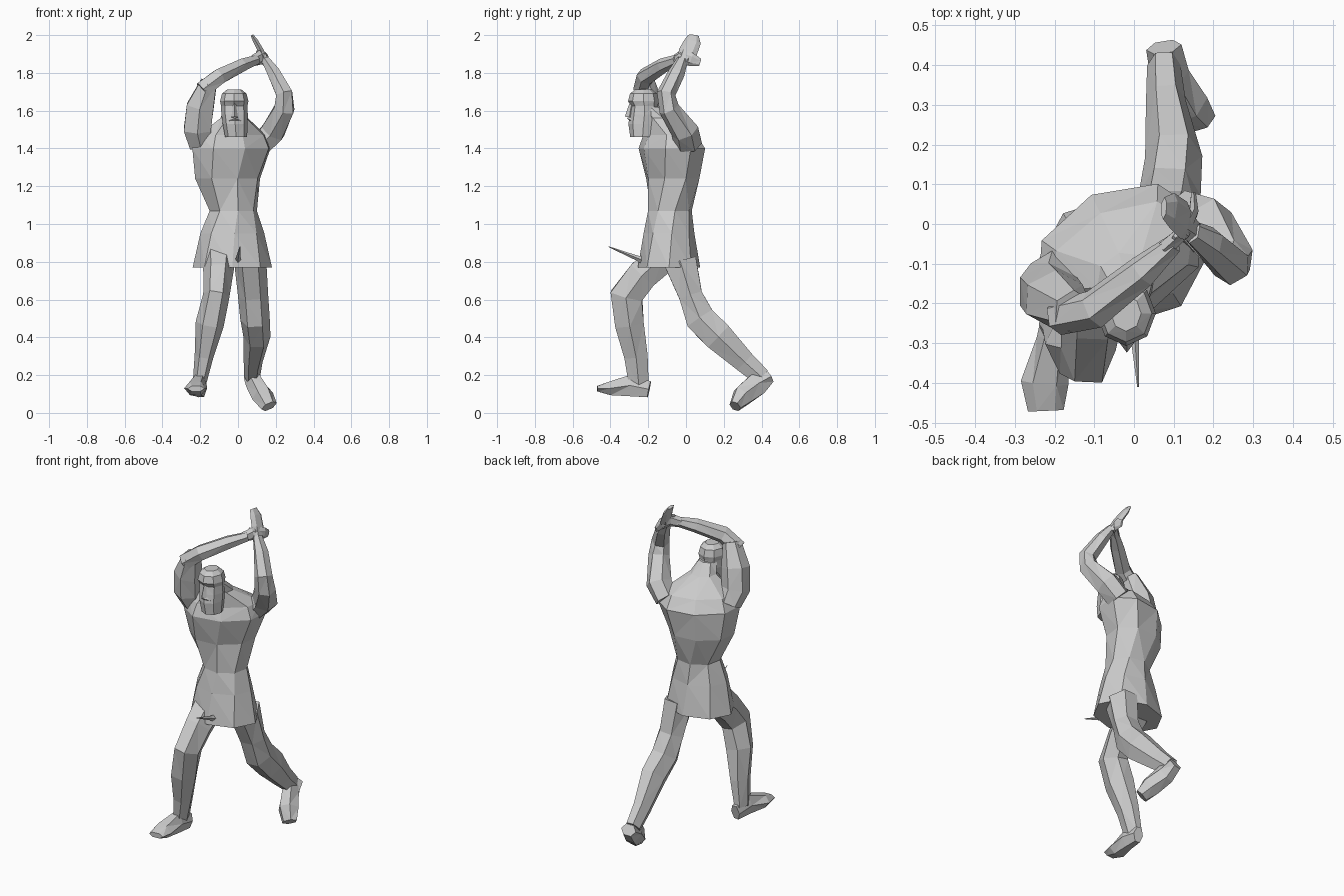
import bpy, bmesh, math
from mathutils import Vector


def ring(c, u, v, n):
    """Polygonal cross-section around c with half-axes u and v."""
    return [c + u * math.cos(2 * math.pi * i / n) + v * math.sin(2 * math.pi * i / n) for i in range(n)]


def skin(name, rings):
    """Join successive rings into a closed, faceted body."""
    bm = bmesh.new()
    rows = [[bm.verts.new(p) for p in r] for r in rings]
    n = len(rows[0])
    for a, b in zip(rows, rows[1:]):
        for i in range(n):
            j = (i + 1) % n
            bm.faces.new((a[i], a[j], b[j], b[i]))
    bm.faces.new(rows[0][::-1])
    bm.faces.new(rows[-1])
    bmesh.ops.triangulate(bm, faces=bm.faces[:])
    bmesh.ops.recalc_face_normals(bm, faces=bm.faces[:])
    me = bpy.data.meshes.new(name)
    bm.to_mesh(me)
    bm.free()
    ob = bpy.data.objects.new(name, me)
    bpy.context.collection.objects.link(ob)
    return ob


def limb(name, secs, ref=(1, 0, 0), n=6):
    """Sections (x, y, z, half width along ref, half depth) swept along their own path."""
    pts = [Vector(s[:3]) for s in secs]
    rings = []
    for i, s in enumerate(secs):
        t = (pts[min(i + 1, len(pts) - 1)] - pts[max(i - 1, 0)]).normalized()
        r = Vector(ref)
        u = (r - t * r.dot(t)).normalized()
        rings.append(ring(pts[i], u * s[3], t.cross(u) * s[4] * 1.1, n))
    return skin(name, rings)


def stack(name, secs, n=8):
    """Horizontal sections (x, y, z, half width, half depth, yaw in degrees)."""
    rings = []
    for x, y, z, a, b, yaw in secs:
        k = math.radians(yaw)
        u = Vector((math.cos(k), math.sin(k), 0))
        v = Vector((-math.sin(k), math.cos(k), 0))
        rings.append(ring(Vector((x, y, z)), u * a, v * b, n))
    return skin(name, rings)


# Torso with flared tunic skirt, twisted at the shoulders
stack("tunic", [
    (-.03, -.09, .77, .21, .165, 0),
    (-.03, -.09, .95, .17, .135, 5),
    (-.025, -.085, 1.07, .128, .118, 12),
    (-.055, -.07, 1.24, .185, .14, 22),
    (-.035, -.075, 1.40, .23, .165, 26),
    (-.03, -.085, 1.47, .20, .125, 26),
    (-.02, -.14, 1.56, .075, .07, 15),
    (-.02, -.19, 1.62, .055, .055, 0)])

# Belt end sticking out at the front of the skirt
limb("belt_end", [(0, -.2, .80, .02, .025), (0, -.26, .82, .012, .012), (.01, -.41, .88, .002, .002)], n=4)

# Head with beard, brow and nose
stack("head", [
    (-.01, -.23, 1.46, .058, .065, 0),
    (-.015, -.225, 1.53, .066, .08, 0),
    (-.018, -.22, 1.58, .07, .078, 0),
    (-.02, -.22, 1.625, .07, .07, 0),
    (-.02, -.225, 1.65, .075, .082, 0),
    (-.02, -.225, 1.69, .065, .072, 0),
    (-.02, -.225, 1.712, .038, .045, 0)])
limb("nose", [(-.018, -.30, 1.565, .018, .022), (-.018, -.295, 1.60, .012, .016),
              (-.018, -.285, 1.645, .008, .01)], n=4)
limb("moustache", [(-.055, -.265, 1.54, .02, .012), (-.016, -.295, 1.56, .02, .015),
                   (.022, -.265, 1.54, .02, .012)], ref=(0, 0, 1), n=4)

# Legs in a long stride: forward leg on -x, rear leg on +x
limb("front_leg", [
    (-.10, -.12, .83, .09, .09), (-.105, -.23, .73, .078, .085),
    (-.115, -.315, .62, .07, .09), (-.15, -.30, .47, .075, .08),
    (-.18, -.265, .30, .05, .065), (-.205, -.25, .15, .035, .055)])
limb("front_foot", [
    (-.195, -.195, .125, .03, .045), (-.205, -.29, .145, .04, .06),
    (-.225, -.40, .13, .06, .038), (-.222, -.47, .128, .045, .015)])
limb("rear_leg", [
    (.065, -.03, .80, .085, .09), (.08, .025, .62, .08, .065),
    (.09, .075, .50, .078, .082), (.10, .17, .405, .072, .082),
    (.08, .31, .27, .05, .06), (.075, .40, .19, .042, .05)])
limb("rear_foot", [
    (.075, .445, .19, .045, .032), (.09, .375, .15, .05, .062),
    (.13, .30, .09, .06, .055), (.165, .26, .035, .045, .03)])

# Arm on -x: elbow raised, forearm crossing over the head
limb("right_upper_arm", [
    (-.20, -.13, 1.42, .07, .06), (-.215, -.17, 1.50, .075, .075),
    (-.20, -.19, 1.62, .075, .075), (-.155, -.22, 1.75, .055, .045)], ref=(0, 1, 0))
limb("right_forearm", [
    (-.19, -.235, 1.71, .045, .045), (-.10, -.215, 1.78, .05, .042),
    (.02, -.12, 1.84, .042, .035), (.10, -.05, 1.87, .025, .025)], ref=(0, 1, 0))
limb("right_hand", [
    (.08, -.06, 1.865, .03, .02), (.125, -.02, 1.885, .04, .018),
    (.15, .03, 1.87, .035, .012), (.15, .075, 1.855, .02, .006)], ref=(0, 0, 1))

# Arm on +x: elbow out, hand reaching straight up
limb("left_arm", [
    (.12, .01, 1.42, .075, .06), (.185, -.005, 1.49, .075, .065),
    (.245, -.09, 1.61, .055, .055), (.245, -.105, 1.69, .05, .045),
    (.19, -.05, 1.80, .045, .035), (.145, -.02, 1.87, .03, .022)], ref=(0, 1, 0))
limb("left_hand", [
    (.15, -.02, 1.85, .03, .02), (.125, .01, 1.91, .05, .016),
    (.095, .035, 1.965, .045, .014), (.075, .04, 1.998, .028, .008)], ref=(0, 1, 0))
limb("left_thumb", [(.13, -.01, 1.88, .018, .012), (.10, -.035, 1.915, .006, .006)], ref=(0, 1, 0), n=4)
